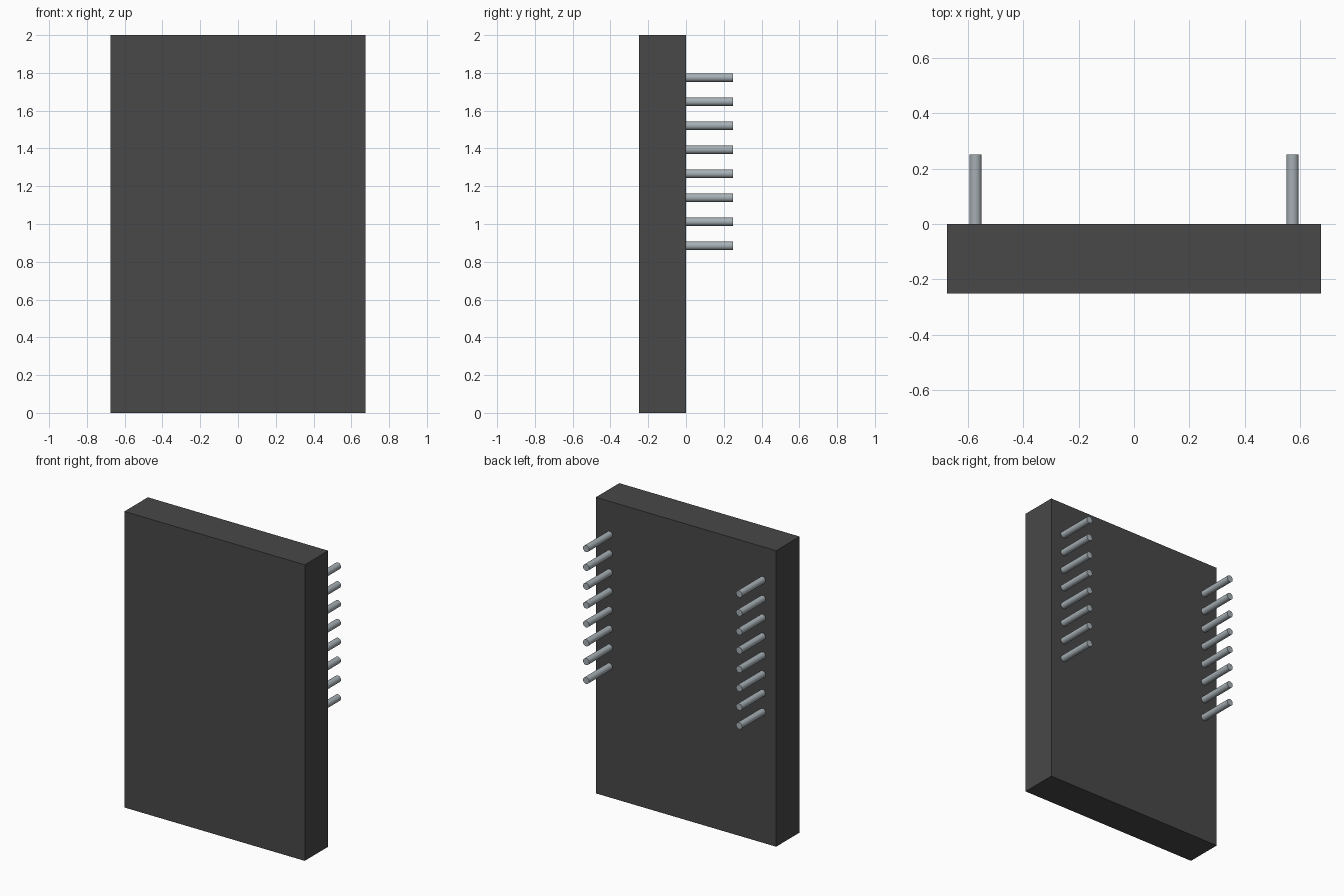
import bpy
import math

cube = bpy.data.objects.get("Cube")
if cube:
    bpy.data.objects.remove(cube, do_unlink=True)


def material(name, colour):
    m = bpy.data.materials.new(name)
    m.use_nodes = True
    m.diffuse_color = colour
    m.node_tree.nodes["Principled BSDF"].inputs["Base Color"].default_value = colour
    return m


dark_grey = material("dark grey plastic", (0.065, 0.065, 0.065, 1))
steel = material("pale steel", (0.38, 0.43, 0.46, 1))

# Flat rectangular housing
W, H, FRONT, BACK = 1.348, 2.0, -0.25, 0.0
bpy.ops.mesh.primitive_cube_add(size=1, location=(0, (FRONT + BACK) / 2, H / 2))
body = bpy.context.object
body.name = "housing"
body.scale = (W, BACK - FRONT, H)
bpy.ops.object.transform_apply(location=False, rotation=False, scale=True)
body.data.materials.append(dark_grey)

# Two columns of eight round pins on the back
PIN_X, PIN_R, PIN_LEN = 0.572, 0.0225, 0.25
TOP_Z, PITCH = 1.775, 0.1272
for side, x in (("left", PIN_X), ("right", -PIN_X)):
    for i in range(8):
        bpy.ops.mesh.primitive_cylinder_add(
            vertices=32, radius=PIN_R, depth=PIN_LEN,
            location=(x, BACK + PIN_LEN / 2, TOP_Z - i * PITCH),
            rotation=(math.pi / 2, 0, 0))
        pin = bpy.context.object
        pin.name = f"{side}_pin_{i + 1}"
        pin.data.materials.append(steel)
        bpy.ops.object.shade_smooth_by_angle(angle=math.radians(30))
